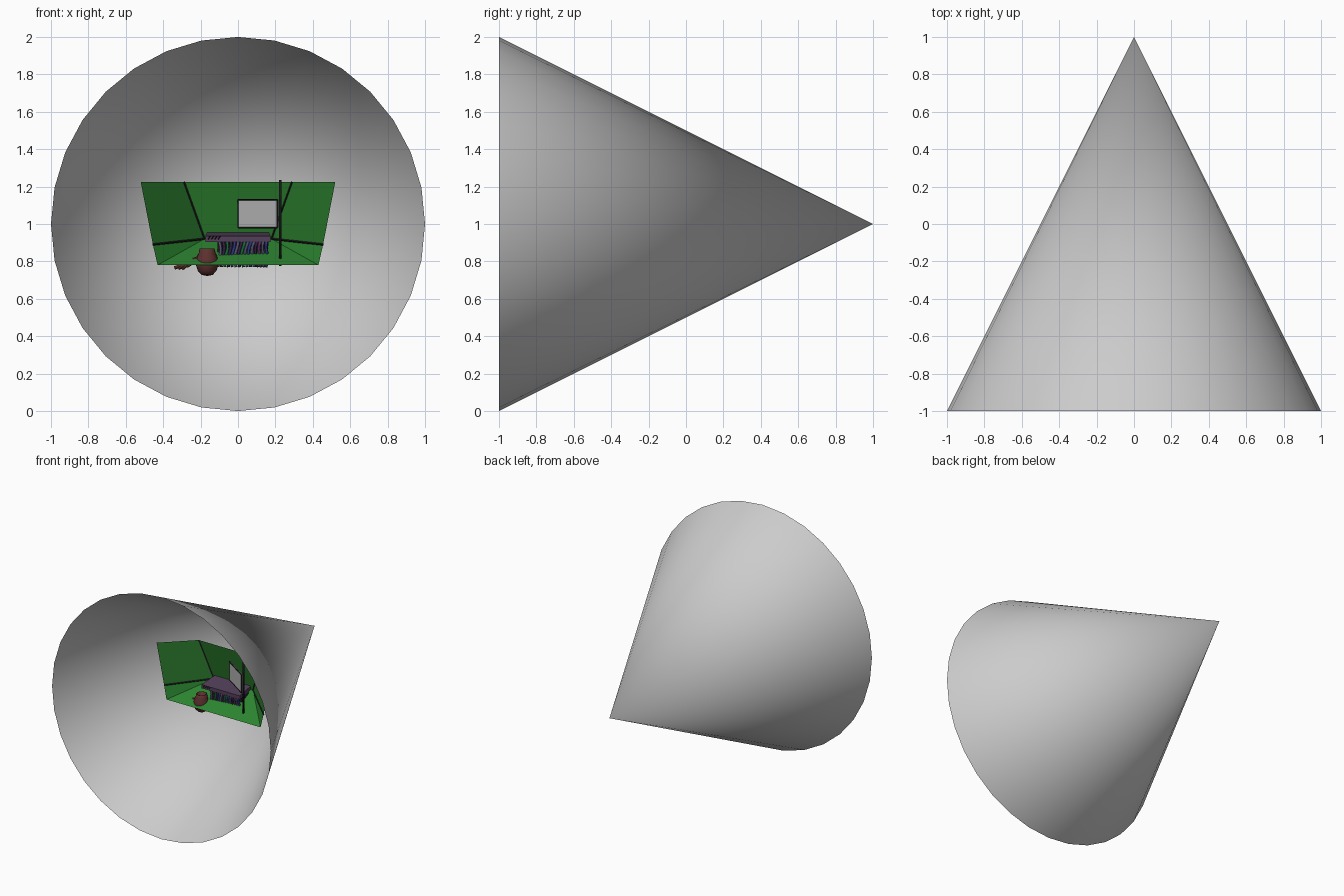
import bpy, bmesh, math
from mathutils import Vector

if "Cube" in bpy.data.objects:
    bpy.data.objects.remove(bpy.data.objects["Cube"])

MATS = {}


def paint(ob, rgb):
    if rgb:
        if rgb not in MATS:
            m = bpy.data.materials.new("paint_%d" % len(MATS))
            m.diffuse_color = (*rgb, 1)
            m.use_nodes = True
            m.node_tree.nodes["Principled BSDF"].inputs["Base Color"].default_value = m.diffuse_color
            MATS[rgb] = m
        ob.data.materials.append(MATS[rgb])


def add_mesh(name, bm, rgb=None, smooth=False):
    bmesh.ops.recalc_face_normals(bm, faces=bm.faces)
    for f in bm.faces:
        f.smooth = smooth
    me = bpy.data.meshes.new(name)
    bm.to_mesh(me)
    bm.free()
    ob = bpy.data.objects.new(name, me)
    bpy.context.collection.objects.link(ob)
    paint(ob, rgb)
    return ob


def panel(name, pts, rgb, thick=None):
    """Flat polygon, optionally extruded by a vector."""
    bm = bmesh.new()
    f = bm.faces.new([bm.verts.new(p) for p in pts])
    if thick:
        new = bmesh.ops.extrude_face_region(bm, geom=[f], use_keep_orig=True)["geom"]
        bmesh.ops.translate(bm, vec=Vector(thick),
                            verts=[v for v in new if isinstance(v, bmesh.types.BMVert)])
    return add_mesh(name, bm, rgb)


def tube(name, pts, r, rgb, sides=6):
    """Bar or cord swept along a path."""
    bm = bmesh.new()
    pts = [Vector(p) for p in pts]
    rings = []
    for i, p in enumerate(pts):
        d = (pts[min(i + 1, len(pts) - 1)] - pts[max(i - 1, 0)]).normalized()
        u = d.cross(Vector((0.1, 1, 0.05))).normalized()
        w = d.cross(u)
        rings.append([bm.verts.new(p + r * (u * math.cos(a) + w * math.sin(a)))
                      for a in (2 * math.pi * k / sides for k in range(sides))])
    for a, b in zip(rings, rings[1:]):
        for k in range(sides):
            bm.faces.new((a[k], a[(k + 1) % sides], b[(k + 1) % sides], b[k]))
    bm.faces.new(rings[0])
    bm.faces.new(rings[-1])
    return add_mesh(name, bm, rgb, sides > 4)


# Open cone shell, point towards the back
bm = bmesh.new()
tip = bm.verts.new((0, 1, 1))
rim = [bm.verts.new((math.sin(a), -1, 1 + math.cos(a)))
       for a in (2 * math.pi * i / 32 for i in range(32))]
for i in range(32):
    bm.faces.new((rim[i], rim[(i + 1) % 32], tip))
add_mesh("cone_shell", bm, None, True)

# Room walls and floor inside the cone
GREEN, LIGHT, DARK = (0.02, 0.17, 0.022), (0.025, 0.23, 0.03), (0.012, 0.01, 0.012)


def sx(p, s):
    return (p[0] * s, p[1], p[2])


A, B = (.52, -.32, 1.225), (.29, -.10, 1.225)
C, D, E = (.18, -.06, .92), (.455, -.315, .89), (.43, -.32, .78)
panel("back_wall", [sx(B, -1), B, C, sx(C, -1)], GREEN)
panel("floor", [sx(C, -1), C, E, sx(E, -1)], LIGHT)
for side, s in (("left", -1), ("right", 1)):
    panel(side + "_wall", [sx(p, s) for p in (A, B, C, D)], GREEN)
    panel(side + "_floor_edge", [sx(p, s) for p in (D, C, E)], LIGHT)
    tube(side + "_corner_bar", [sx(B, s), sx(C, s)], .006, DARK, 4)
    tube(side + "_skirting", [sx(C, s), sx(D, s)], .006, DARK, 4)

# Pole and framed board
tube("pole", [(.225, -.25, .775), (.225, -.25, 1.235)], .007, DARK, 8)
bl, br = (0, -.114), (.21, -.255)
corners = [(*bl, .98), (*br, .98), (*br, 1.13), (*bl, 1.13)]
panel("board", corners, (.45, .45, .45), (.006, .008, 0))
for i in range(4):
    tube("board_frame", [corners[i], corners[(i + 1) % 4]], .004, DARK, 4)

# Desk with a sloping top
PURPLE = (.085, .05, .10)
panel("desk_top", [(-.175, -.225, .935), (.175, -.225, .935),
                   (.165, -.07, .955), (-.165, -.07, .955)], PURPLE, (0, 0, -.03))
panel("desk_body", [(-.11, -.19, .91), (.165, -.19, .91),
                    (.15, -.15, .78), (-.11, -.19, .78)], (.03, .012, .045), (0, .09, .01))
for i in range(4):
    x = -.16 + i * .018
    tube("desk_item", [(x, -.226, .918), (x + .012, -.226, .936)], .003, DARK, 4)

# Row of wavy hanging strips
COLS = [(.09, .10, .16), (.03, .02, .05), (.07, .09, .13), (.04, .015, .06),
        (.015, .01, .03), (.03, .04, .25), (.01, .15, .05), (.12, .03, .15)]
for i in range(15):
    x0 = -.1 + i * .0185
    path = []
    for j in range(9):
        t = j / 8
        path.append((x0 + .008 * math.sin(t * 5 + i * .3) - .012 * t * (i / 14),
                     -.215 + .03 * t * (i / 14), .905 - .135 * t))
    tube("hanging_strip", path, .008, COLS[(i * 3 + i // 4) % 8], 6)

# Round vase
profile = [(0, .722), (.03, .728), (.05, .75), (.061, .785), (.058, .815),
           (.045, .845), (.04, .868), (.034, .87), (.034, .85), (0, .84)]
bm = bmesh.new()
vs = [bm.verts.new((-.165 + r, -.24, z)) for r, z in profile]
es = [bm.edges.new(p) for p in zip(vs, vs[1:])]
bmesh.ops.spin(bm, geom=vs + es, cent=(-.165, -.24, 0), axis=(0, 0, 1),
               angle=2 * math.pi, steps=20, use_merge=True)
bmesh.ops.remove_doubles(bm, verts=bm.verts, dist=.0005)
add_mesh("vase", bm, (.11, .03, .028), True)

# Cords trailing away from the vase
for k in range(3):
    tube("trailing_cord", [(-.34 + k * .02, -.26, .765 - k * .003),
                           (-.31 + k * .015, -.26, .775),
                           (-.27, -.255, .775 + k * .01),
                           (-.24, -.25, .795 + k * .008),
                           (-.21, -.245, .80 + k * .01)], .009, (.08, .02, .018), 6)
